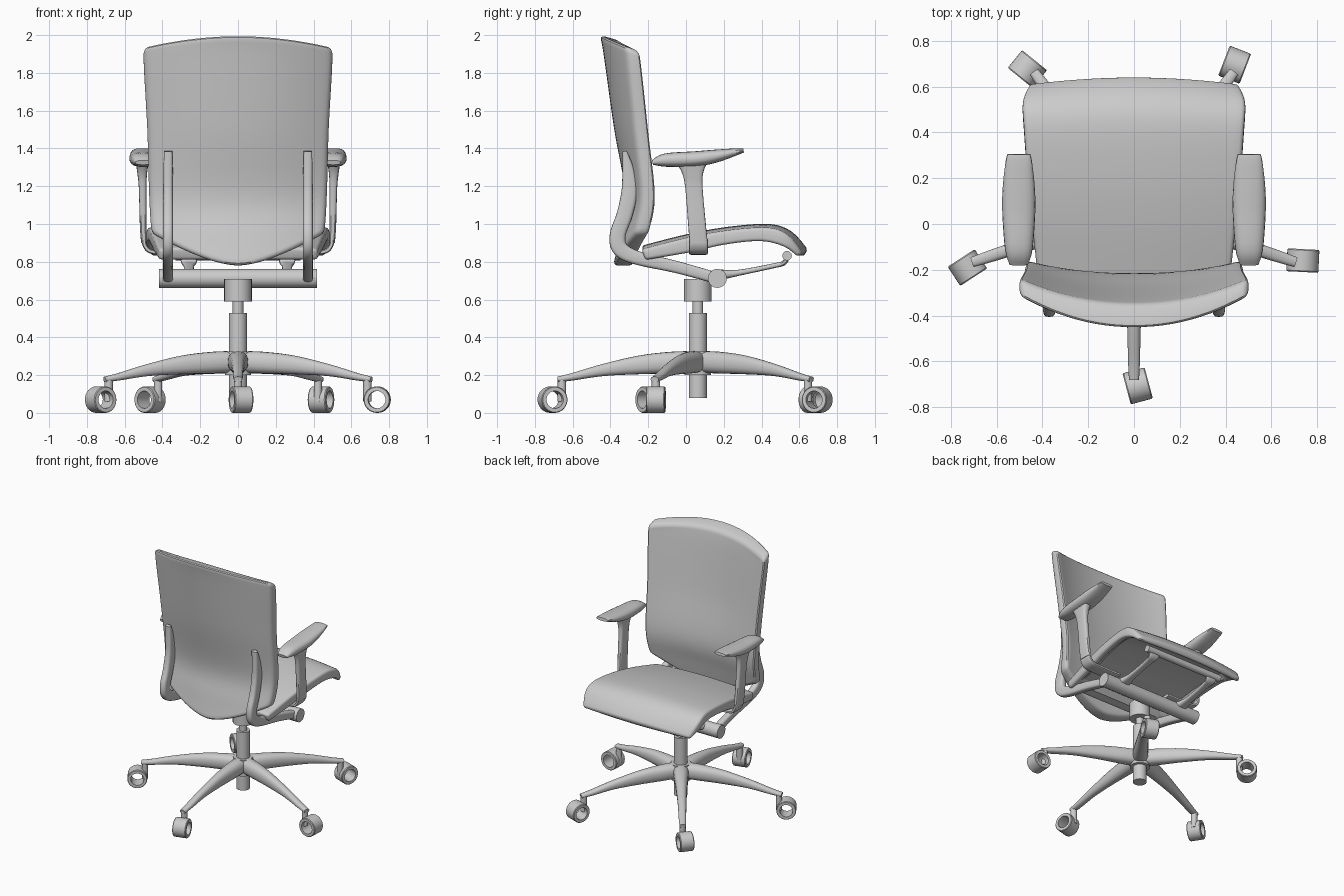
import bpy, bmesh, math
from mathutils import Vector, Matrix

if "Cube" in bpy.data.objects:
    bpy.data.objects.remove(bpy.data.objects["Cube"])

HUB_Y = 0.063


def finish(name, bm):
    bmesh.ops.recalc_face_normals(bm, faces=bm.faces)
    me = bpy.data.meshes.new(name)
    bm.to_mesh(me)
    bm.free()
    ob = bpy.data.objects.new(name, me)
    bpy.context.collection.objects.link(ob)
    return ob


def catmull(pts, n):
    """Smooth a list of equal-length tuples."""
    out = []
    for i in range(len(pts) - 1):
        p = [pts[max(i - 1, 0)], pts[i], pts[i + 1], pts[min(i + 2, len(pts) - 1)]]
        for k in range(n):
            t = k / n
            out.append(tuple(0.5 * (2 * b + (c - a) * t + (2 * a - 5 * b + 4 * c - d) * t * t
                                    + (3 * b - a - 3 * c + d) * t ** 3) for a, b, c, d in zip(*p)))
    return out + [tuple(pts[-1])]


def sweep(name, pts, side, power=0.7, n=5, seg=20):
    """Loft super-ellipses along points (x, y, z, half width on side, half depth)."""
    pts = catmull(pts, n)
    side = Vector(side)
    bm = bmesh.new()
    rings = []
    for i, p in enumerate(pts):
        tan = Vector(pts[min(i + 1, len(pts) - 1)][:3]) - Vector(pts[max(i - 1, 0)][:3])
        up = tan.cross(side).normalized()
        ring = []
        for k in range(seg):
            c, s = math.cos(math.tau * k / seg), math.sin(math.tau * k / seg)
            c = math.copysign(abs(c) ** power, c)
            s = math.copysign(abs(s) ** power, s)
            ring.append(bm.verts.new(Vector(p[:3]) + side * p[3] * c + up * p[4] * s))
        rings.append(ring)
    for a, b in zip(rings, rings[1:]):
        for k in range(seg):
            bm.faces.new((a[k], a[(k + 1) % seg], b[(k + 1) % seg], b[k]))
    bm.faces.new(rings[0])
    bm.faces.new(rings[-1])
    return finish(name, bm)


def cyl(name, r, a, b, seg=32):
    a, b = Vector(a), Vector(b)
    rot = (b - a).to_track_quat('Z', 'Y').to_matrix().to_4x4()
    bm = bmesh.new()
    bmesh.ops.create_cone(bm, cap_ends=True, segments=seg, radius1=r, radius2=r,
                          depth=(b - a).length, matrix=Matrix.Translation((a + b) / 2) @ rot)
    return finish(name, bm)


def slab(name, nu, nv, f, bevel):
    """Closed cushion from f(u, v, w): u in -1..1, v in 0..1, w = 0 or 1."""
    bm = bmesh.new()
    g = [[[bm.verts.new(f(2 * i / nu - 1, j / nv, w)) for j in range(nv + 1)]
          for i in range(nu + 1)] for w in (0, 1)]
    for w in (0, 1):
        for i in range(nu):
            for j in range(nv):
                bm.faces.new((g[w][i][j], g[w][i + 1][j], g[w][i + 1][j + 1], g[w][i][j + 1]))
    for i in range(nu):
        for j in (0, nv):
            bm.faces.new((g[0][i][j], g[0][i + 1][j], g[1][i + 1][j], g[1][i][j]))
    for j in range(nv):
        for i in (0, nu):
            bm.faces.new((g[0][i][j], g[0][i][j + 1], g[1][i][j + 1], g[1][i][j]))
    bmesh.ops.recalc_face_normals(bm, faces=bm.faces)
    edges = [e for e in bm.edges if e.calc_face_angle(0) > math.radians(50)]
    bmesh.ops.bevel(bm, geom=edges, offset=bevel, segments=3, profile=0.5,
                    affect='EDGES', clamp_overlap=True)
    return finish(name, bm)


def interp(table, t):
    for (t0, *a), (t1, *b) in zip(table, table[1:]):
        if t <= t1:
            k = (t - t0) / (t1 - t0)
            return [p + (q - p) * k for p, q in zip(a, b)]
    return table[-1][1:]


# Backrest: concave shell with a lumbar bend
# z, half width, front y at edge, front y at centre
BACK = catmull([(0.78, 0.41, -0.25, -0.28), (0.95, 0.455, -0.195, -0.245),
                (1.15, 0.47, -0.16, -0.215), (1.5, 0.48, -0.195, -0.275),
                (1.89, 0.50, -0.235, -0.33), (2.0, 0.485, -0.25, -0.35)], 5)


def back_pt(u, v, w):
    z0 = 0.78 + 0.17 * abs(u) ** 1.7
    z1 = 2.0 - 0.06 * u * u
    z = z0 + (z1 - z0) * v
    hw, ye, yc = interp(BACK, z)
    y = yc + (ye - yc) * abs(u) ** 2.2
    thick = 0.105 - 0.03 * u * u
    return Vector((u * hw, y - w * thick, z - 0.03 * (1 - w) * v ** 8))


slab("backrest", 24, 32, back_pt, 0.026)

# Seat: crowned cushion with waterfall front and hollow underside
# t, top y, top z, bottom y, bottom z, half width
SEAT = catmull([(0, -0.235, 0.885, -0.215, 0.81, 0.42), (0.25, 0.0, 0.945, 0.02, 0.85, 0.445),
                (0.5, 0.22, 0.985, 0.2, 0.89, 0.465), (0.75, 0.44, 1.0, 0.4, 0.91, 0.48),
                (0.9, 0.56, 0.96, 0.54, 0.88, 0.485), (1, 0.645, 0.865, 0.62, 0.825, 0.455)], 5)


def seat_pt(u, v, w):
    ty, tz, by, bz, hw = interp(SEAT, v)
    y, z = (by, bz) if w else (ty, tz - 0.02 * u * u)
    if w and abs(u) < 0.85 and 0.1 < v < 0.9:
        z += 0.03
    return Vector((u * hw, y - 0.03 * v ** 4 * u * u, z))


slab("seat", 24, 28, seat_pt, 0.02)

# Gas column and tilt mechanism
cyl("column", 0.048, (0, HUB_Y, 0.08), (0, HUB_Y, 0.53))
cyl("piston", 0.028, (0, HUB_Y, 0.5), (0, HUB_Y, 0.62))
cyl("tilt_housing", 0.073, (0, HUB_Y, 0.59), (0, HUB_Y, 0.71))
cyl("cross_beam", 0.05, (-0.418, 0.166, 0.712), (0.418, 0.166, 0.712))
cyl("front_cross_rod", 0.025, (-0.33, 0.535, 0.832), (0.33, 0.535, 0.832))
cyl("base_hub", 0.07, (0, HUB_Y, 0.2), (0, HUB_Y, 0.325))

for s, tag in ((-1, "left"), (1, "right")):
    # Curved bars carrying the backrest
    x = 0.37 * s
    sweep("back_support_" + tag,
          [(x, 0.166, 0.712, 0.027, 0.03), (x, -0.05, 0.772, 0.027, 0.032),
           (x, -0.25, 0.818, 0.027, 0.036), (x, -0.345, 0.865, 0.027, 0.042),
           (x, -0.362, 0.94, 0.027, 0.042), (x, -0.325, 1.05, 0.027, 0.042),
           (x, -0.30, 1.17, 0.026, 0.042), (x, -0.305, 1.28, 0.025, 0.032),
           (x, -0.325, 1.385, 0.022, 0.012)], (1, 0, 0), 0.6)
    # Flared arms from beam to seat front
    x = 0.26 * s
    sweep("seat_arm_" + tag,
          [(x, 0.17, 0.73, 0.055, 0.03), (x, 0.28, 0.742, 0.03, 0.016),
           (x, 0.46, 0.778, 0.028, 0.013), (x, 0.52, 0.795, 0.04, 0.013),
           (x, 0.538, 0.835, 0.05, 0.013)], (1, 0, 0))
    # Armrest pad
    x = 0.503 * s
    sweep("arm_pad_" + tag,
          [(x, -0.178, 1.325, 0.04, 0.012), (x, -0.11, 1.338, 0.06, 0.035),
           (x, 0.05, 1.345, 0.072, 0.04), (x, 0.16, 1.36, 0.07, 0.034),
           (x, 0.27, 1.383, 0.058, 0.018), (x, 0.305, 1.389, 0.05, 0.011)], (1, 0, 0), 0.8)
    # Armrest post
    sweep("arm_post_" + tag,
          [(0.507 * s, 0.03, 1.33, 0.085, 0.035), (0.507 * s, 0.035, 1.27, 0.056, 0.026),
           (0.505 * s, 0.042, 1.19, 0.046, 0.02), (0.502 * s, 0.058, 1.0, 0.047, 0.018),
           (0.498 * s, 0.067, 0.9, 0.048, 0.015)], (0, 1, 0), 0.5)
    # Bracket curling under the seat
    sweep("arm_bracket_" + tag,
          [(0.498 * s, 0.066, 0.92, 0.05, 0.012), (0.492 * s, 0.066, 0.885, 0.05, 0.012),
           (0.462 * s, 0.066, 0.855, 0.05, 0.012), (0.38 * s, 0.066, 0.848, 0.05, 0.012),
           (0.22 * s, 0.066, 0.848, 0.05, 0.012)], (0, 1, 0), 0.5)

# Five-star base with hollow casters
for i in range(5):
    ang = math.radians(270 + 72 * i)
    d = Vector((math.cos(ang), math.sin(ang), 0))
    o = Vector((0, HUB_Y, 0))
    pts = [(0.0, 0.27, 0.055, 0.055), (0.12, 0.267, 0.052, 0.058), (0.3, 0.255, 0.04, 0.05),
           (0.5, 0.227, 0.03, 0.032), (0.66, 0.192, 0.026, 0.02), (0.742, 0.177, 0.022, 0.015)]
    sweep(f"base_leg_{i + 1}", [(*(o + d * r + Vector((0, 0, z))), a, b) for r, z, a, b in pts],
          (-d.y, d.x, 0), 0.85)
    p = o + d * 0.72
    cyl(f"caster_stem_{i + 1}", 0.022, (p.x, p.y, 0.06), (p.x, p.y, 0.18), 20)
    ca = ang + math.radians(1.2)
    c = o + Vector((math.cos(ca), math.sin(ca), 0)) * 0.77 + Vector((0, 0, 0.07))
    turn = Matrix.Translation(c) @ Matrix.Rotation(ang + math.radians(15), 4, 'Z')
    bm = bmesh.new()
    prof = [(0.046, -0.05), (0.066, -0.05), (0.07, -0.045), (0.07, 0.045), (0.066, 0.05), (0.046, 0.05)]
    rings = [[bm.verts.new(turn @ Vector((r * math.cos(math.tau * k / 32), y,
                                          r * math.sin(math.tau * k / 32))))
              for k in range(32)] for r, y in prof]
    for a, b in zip(rings, rings[1:] + rings[:1]):
        for k in range(32):
            bm.faces.new((a[k], a[(k + 1) % 32], b[(k + 1) % 32], b[k]))
    finish(f"caster_wheel_{i + 1}", bm)

# Smooth shading with crisp edges
for ob in bpy.context.collection.objects:
    ob.select_set(True)
    bpy.context.view_layer.objects.active = ob
bpy.ops.object.shade_smooth_by_angle(angle=math.radians(35))
